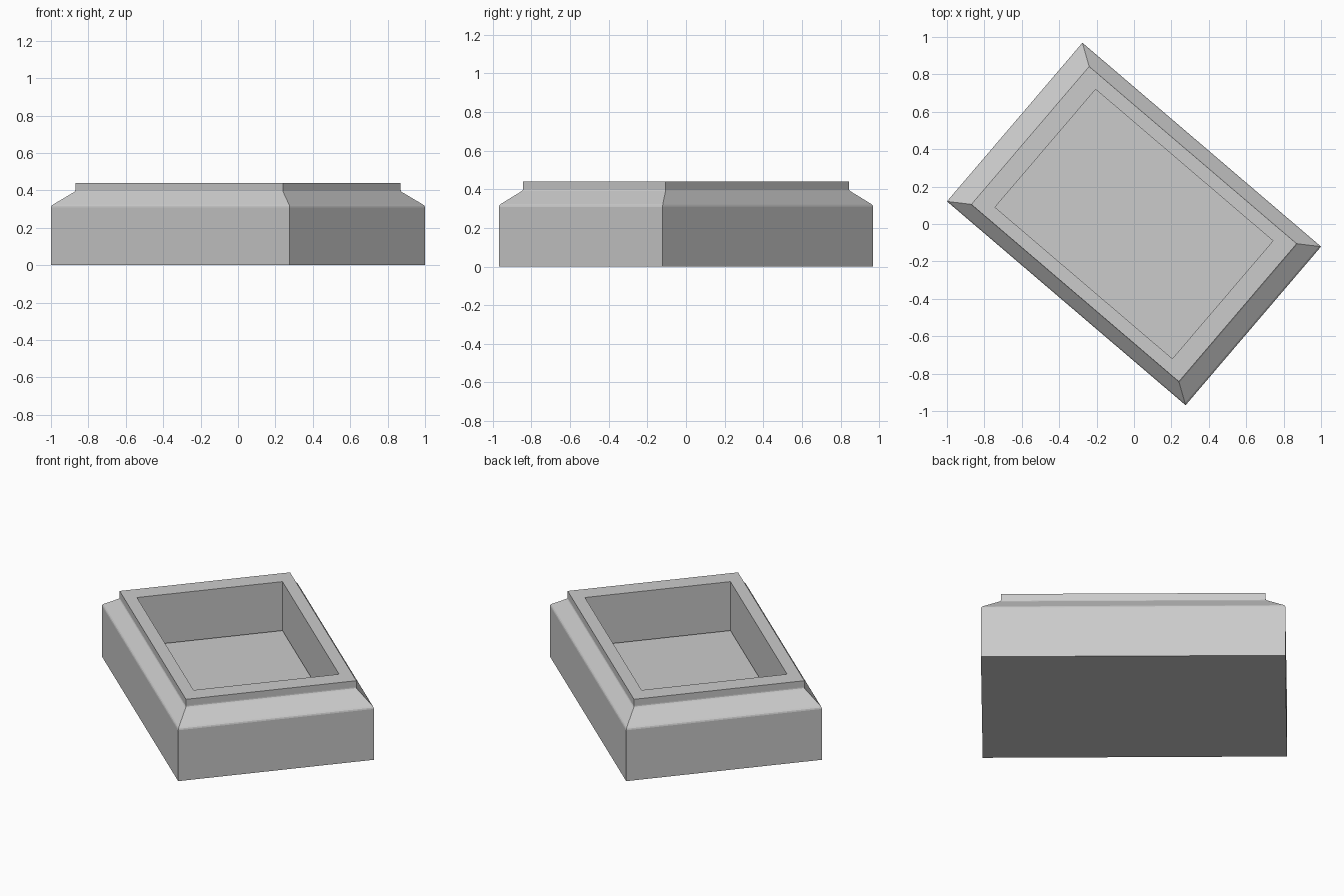
import bpy, bmesh, math

if "Cube" in bpy.data.objects:
    bpy.data.objects.remove(bpy.data.objects["Cube"])

# Half sizes of the base rectangle and its turn about z
HALF_X, HALF_Y = 0.839, 0.5575
TURN = math.radians(-40.5)

# Profile of the hollow tray as (scale, z): underside, eased shoulder, rim, inner wall
TRAY = [(1.0, 0.0), (1.0, 0.309), (0.997, 0.317), (0.989, 0.324),
        (0.876, 0.391), (0.871, 0.396), (0.87, 0.402), (0.87, 0.44),
        (0.743, 0.44), (0.743, 0.142)]
# Floor plate reaching under the inner walls
FLOOR = [(0.998, 0.13)]


def ring(bm, scale, z):
    c, s = math.cos(TURN), math.sin(TURN)
    verts = []
    for sx, sy in [(-1, -1), (1, -1), (1, 1), (-1, 1)]:
        x, y = sx * HALF_X * scale, sy * HALF_Y * scale
        verts.append(bm.verts.new((x * c - y * s, x * s + y * c, z)))
    return verts


def stacked(name, profile, close_bottom):
    """Stack rectangular rings and optionally close the lowest one."""
    bm = bmesh.new()
    rings = [ring(bm, scale, z) for scale, z in profile]
    for low, high in zip(rings, rings[1:]):
        for i in range(4):
            j = (i + 1) % 4
            bm.faces.new((low[i], low[j], high[j], high[i]))
    bm.faces.new(rings[0][::-1] if close_bottom else rings[0])
    mesh = bpy.data.meshes.new(name)
    bm.to_mesh(mesh)
    bm.free()
    obj = bpy.data.objects.new(name, mesh)
    bpy.context.collection.objects.link(obj)
    return obj


# Tray with sloped shoulder and raised rim
stacked("tray", TRAY, True)
# Flat floor of the recess
stacked("recess_floor", FLOOR, False)
